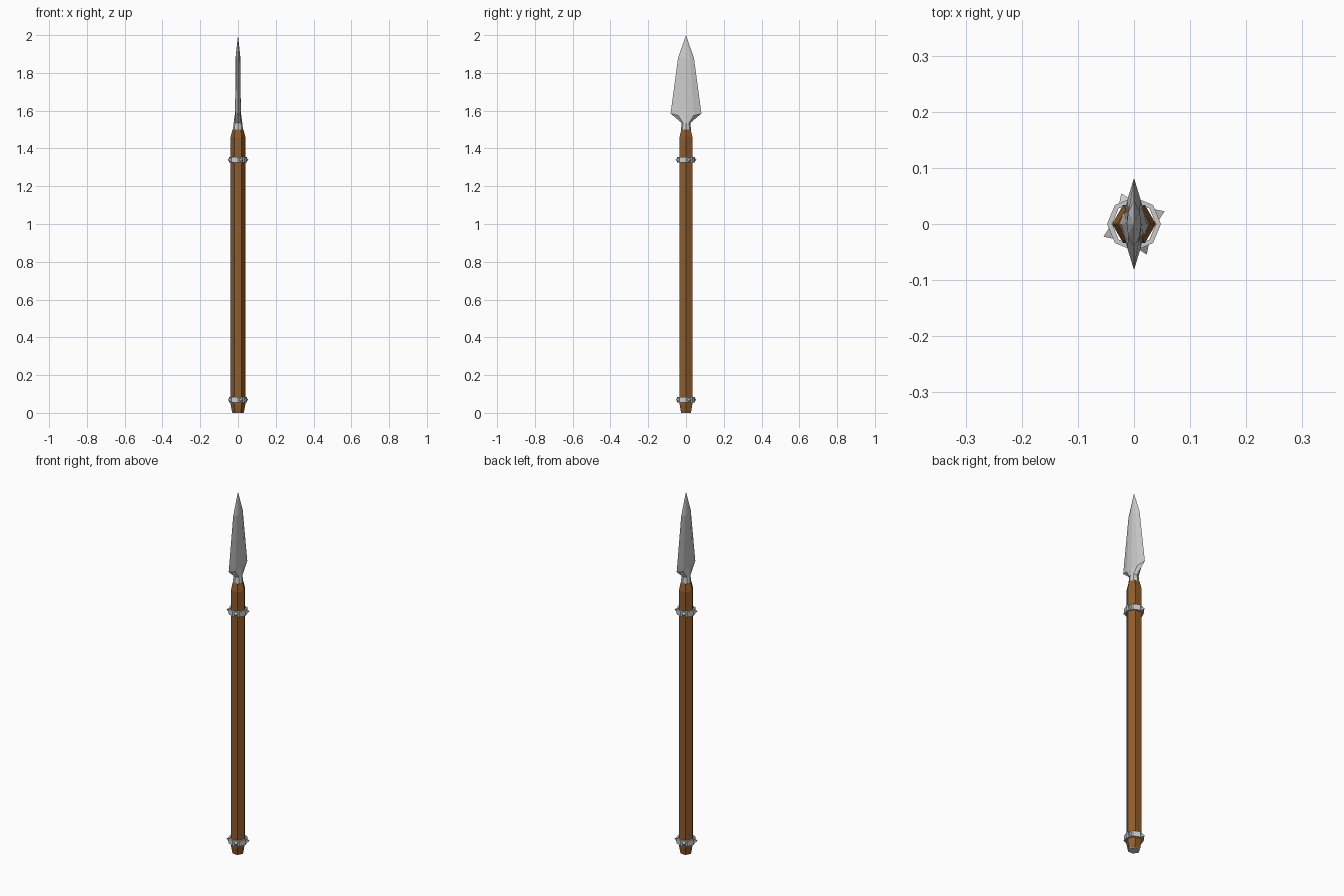
import bpy, math

if "Cube" in bpy.data.objects:
    bpy.data.objects.remove(bpy.data.objects["Cube"])

wood = bpy.data.materials.new("wood")
wood.diffuse_color = (0.28, 0.11, 0.025, 1)
wood.use_nodes = True
wood.node_tree.nodes["Principled BSDF"].inputs["Base Color"].default_value = wood.diffuse_color


def loft(name, rings, mat=None, tip=None, closed=False):
    """Skin a stack of equal rings; cap the ends, meet at a tip, or join into a tube."""
    n = len(rings[0])
    verts = [p for r in rings for p in r]
    faces = []
    count = len(rings)
    for k in range(count if closed else count - 1):
        a, b = k * n, ((k + 1) % count) * n
        faces += [(a + i, a + (i + 1) % n, b + (i + 1) % n, b + i) for i in range(n)]
    if not closed:
        faces.append(tuple(reversed(range(n))))
        top = (count - 1) * n
        if tip:
            verts.append(tip)
            faces += [(top + i, top + (i + 1) % n, count * n) for i in range(n)]
        else:
            faces.append(tuple(range(top, top + n)))
    mesh = bpy.data.meshes.new(name)
    mesh.from_pydata(verts, [], faces)
    mesh.update()
    ob = bpy.data.objects.new(name, mesh)
    bpy.context.collection.objects.link(ob)
    if mat:
        mesh.materials.append(mat)
    return ob


def ngon(n, r, z):
    return [(r * math.cos(2 * math.pi * i / n), r * math.sin(2 * math.pi * i / n), z)
            for i in range(n)]


def lens(t, w, z_ridge, z_mid, z_edge):
    """Eight-point blade section: ridge on x, cutting edge on y."""
    m, h = 0.78 * t, 0.5 * w
    return [(t, 0, z_ridge), (m, h, z_mid), (0, w, z_edge), (-m, h, z_mid),
            (-t, 0, z_ridge), (-m, -h, z_mid), (0, -w, z_edge), (m, -h, z_mid)]


# Hexagonal shaft with tapered ends and a grey butt
loft("shaft", [ngon(6, r, z) for r, z in
               [(0.031, 0.003), (0.039, 0.045), (0.039, 1.46), (0.029, 1.5)]], wood)
loft("butt_cap", [ngon(6, 0.03, 0), ngon(6, 0.031, 0.003)])

# Socket and blade
loft("blade", [
    ngon(8, 0.027, 1.495),
    ngon(8, 0.023, 1.535),
    lens(0.016, 0.082, 1.585, 1.575, 1.585),
    lens(0.015, 0.080, 1.605, 1.6, 1.597),
    lens(0.013, 0.042, 1.88, 1.88, 1.88),
], tip=(0, 0, 2.0))

# Octagonal bands, each with four studs
for label, z in (("lower", 0.07), ("upper", 1.34)):
    lo, hi = z - 0.015, z + 0.015
    loft(label + "_band", [ngon(8, 0.048, lo), ngon(8, 0.048, hi),
                           ngon(8, 0.039, hi), ngon(8, 0.039, lo)], closed=True)
    for k in range(4):
        base = [(s, u, 0.043) for s, u in
                ((-0.011, -0.011), (0.011, -0.011), (0.011, 0.011), (-0.011, 0.011))]
        stud = loft(f"{label}_stud_{k}", [base], tip=(0, 0, 0.059))
        stud.location.z = z
        stud.rotation_euler = (0, math.pi / 2, math.radians(22.5 + 90 * k))
